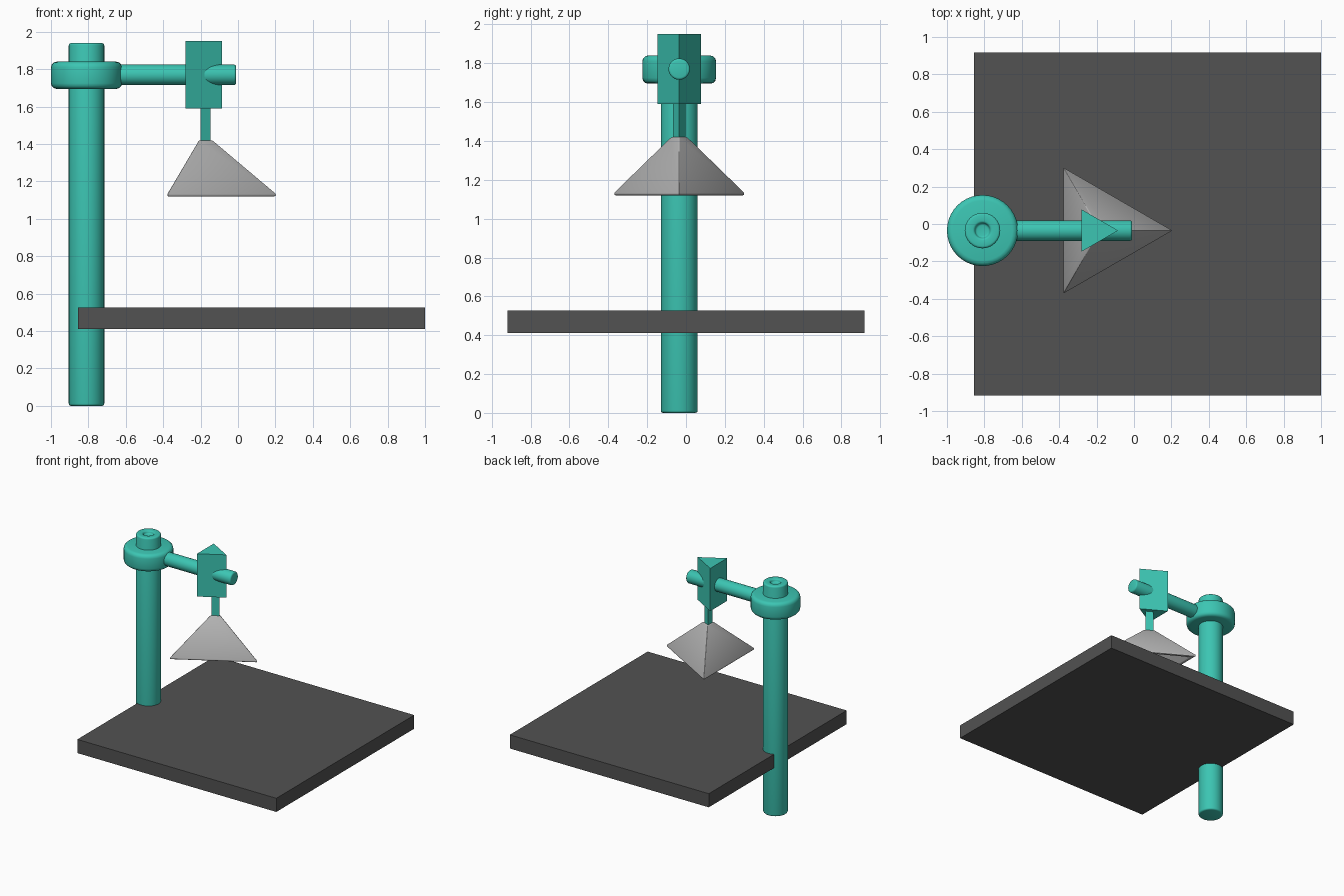
import bpy, bmesh, math
from mathutils import Matrix

cube = bpy.data.objects.get("Cube")
if cube:
    bpy.data.objects.remove(cube, do_unlink=True)

AXIS_Y = -0.035          # post, arm and lamp share this depth
POST_X, LAMP_X = -0.81, -0.183


def material(name, color):
    mat = bpy.data.materials.new(name)
    mat.use_nodes = True
    mat.diffuse_color = color
    mat.node_tree.nodes["Principled BSDF"].inputs["Base Color"].default_value = color
    return mat


teal = material("teal", (0.045, 0.56, 0.45, 1))
light_grey = material("light_grey", (0.46, 0.46, 0.46, 1))
dark_grey = material("dark_grey", (0.085, 0.085, 0.085, 1))


def finish(bm, name, mat, location, bevel=0.0, rotation=None):
    """Round the hard edges, then turn the bmesh into a shaded object."""
    bmesh.ops.recalc_face_normals(bm, faces=bm.faces)
    if bevel:
        hard = [e for e in bm.edges if e.calc_face_angle(0) > math.radians(35)]
        bmesh.ops.bevel(bm, geom=hard, offset=bevel, segments=3, profile=0.5,
                        affect='EDGES', clamp_overlap=True)
    if rotation:
        bm.transform(rotation)
    mesh = bpy.data.meshes.new(name)
    bm.to_mesh(mesh)
    bm.free()
    mesh.materials.append(mat)
    obj = bpy.data.objects.new(name, mesh)
    obj.location = location
    bpy.context.collection.objects.link(obj)
    bpy.ops.object.select_all(action='DESELECT')
    obj.select_set(True)
    bpy.context.view_layer.objects.active = obj
    bpy.ops.object.shade_smooth_by_angle(angle=0.8)
    return obj


def turned(name, profile, sides, mat, location, bevel=0.0, rotation=None):
    """Revolve (radius, height) points that start and end on the axis."""
    bm = bmesh.new()
    rings = []
    for r, z in profile:
        count = sides if r else 1
        rings.append([bm.verts.new((r * math.cos(math.tau * i / sides),
                                    r * math.sin(math.tau * i / sides), z))
                      for i in range(count)])
    for low, high in zip(rings, rings[1:]):
        for i in range(sides):
            j = (i + 1) % sides
            a = [low[i], low[j]] if len(low) > 1 else [low[0]]
            b = [high[j], high[i]] if len(high) > 1 else [high[0]]
            bm.faces.new(a + b)
    # Merge the flat triangle fans of the end caps into single faces
    bmesh.ops.dissolve_limit(bm, angle_limit=0.01, verts=bm.verts, edges=bm.edges)
    return finish(bm, name, mat, location, bevel, rotation)


def rod(radius, low, high):
    return [(0, low), (radius, low), (radius, high), (0, high)]


# Base slab
bm = bmesh.new()
bmesh.ops.create_cube(bm, size=1)
bm.transform(Matrix.Diagonal((1.855, 1.836, 0.115, 1)))
finish(bm, "base_slab", dark_grey, (0.0725, 0, 0.469))

# Post with a small recess in its top
turned("post", [(0, 0), (0.095, 0), (0.095, 1.94), (0.04, 1.94), (0.04, 1.915), (0, 1.915)],
       40, teal, (POST_X, AXIS_Y, 0), 0.014)

# Collar and horizontal arm
turned("collar", rod(0.19, 1.695, 1.84), 40, teal, (POST_X, AXIS_Y, 0), 0.03)
turned("arm", rod(0.055, 0, 0.8), 32, teal, (POST_X, AXIS_Y, 1.77), 0.012,
       Matrix.Rotation(math.pi / 2, 4, 'Y'))

# Three-sided lamp head and stem
turned("lamp_head", rod(0.13, 1.59, 1.95), 3, teal, (-0.215, AXIS_Y, 0))
turned("lamp_stem", rod(0.037, 1.40, 1.60), 3, teal, (LAMP_X, AXIS_Y, 0))

# Hollow three-sided shade, open underneath
turned("lamp_shade", [(0, 1.42), (0.05, 1.42), (0.388, 1.135), (0.388, 1.12),
                      (0.345, 1.12), (0, 1.385)],
       3, light_grey, (LAMP_X, AXIS_Y, 0), 0.006)
